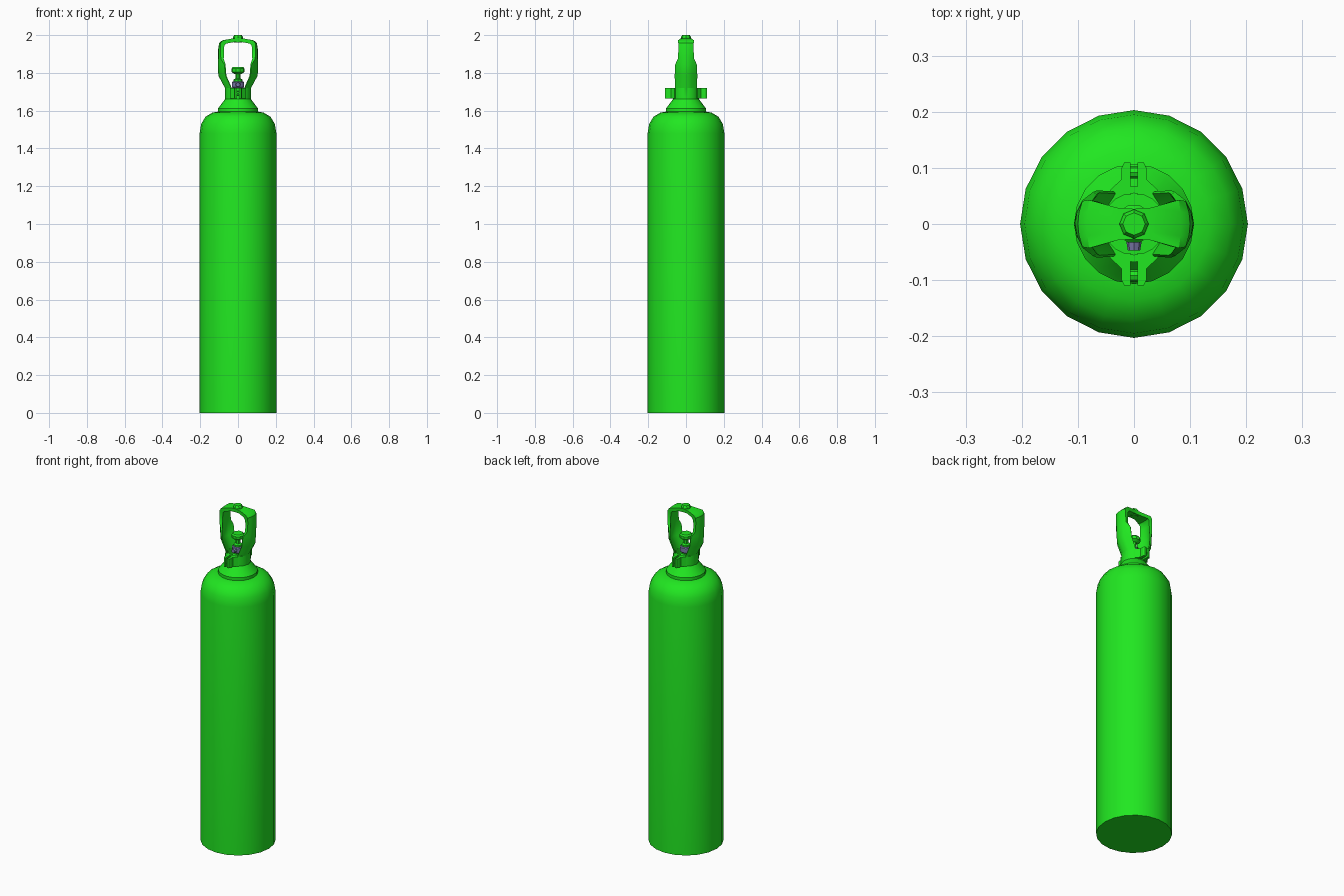
import bpy, bmesh
from math import sin, cos, pi, radians

if "Cube" in bpy.data.objects:
    bpy.data.objects.remove(bpy.data.objects["Cube"])


def material(name, rgb):
    m = bpy.data.materials.new(name)
    m.diffuse_color = (*rgb, 1)
    m.use_nodes = True
    m.node_tree.nodes["Principled BSDF"].inputs["Base Color"].default_value = m.diffuse_color
    return m


GREEN = material("green_paint", (0.015, 0.8, 0.015))
STEEL = material("blue_steel", (0.2, 0.19, 0.4))


def finish(name, bm, mat=GREEN, smooth=True, mirror=None):
    bmesh.ops.remove_doubles(bm, verts=bm.verts, dist=1e-5)
    bmesh.ops.recalc_face_normals(bm, faces=bm.faces)
    me = bpy.data.meshes.new(name)
    bm.to_mesh(me)
    bm.free()
    ob = bpy.data.objects.new(name, me)
    bpy.context.collection.objects.link(ob)
    me.materials.append(mat)
    if mirror:
        mod = ob.modifiers.new("mirror", 'MIRROR')
        mod.use_axis = mirror
        mod.use_clip = True
    if smooth:
        bpy.ops.object.select_all(action='DESELECT')
        ob.select_set(True)
        bpy.context.view_layer.objects.active = ob
        bpy.ops.object.shade_smooth_by_angle(angle=radians(35))
    return ob


def lathe(name, profile, sides, mat=GREEN, closed=False, smooth=True):
    """Revolve (radius, z) points round the z axis; capped unless the profile is a loop."""
    bm = bmesh.new()
    rings = [[bm.verts.new((r * cos(2 * pi * i / sides), r * sin(2 * pi * i / sides), z))
              for i in range(sides)] for r, z in profile]
    pairs = list(zip(rings, rings[1:]))
    if closed:
        pairs.append((rings[-1], rings[0]))
    else:
        bm.faces.new(rings[0])
        bm.faces.new(rings[-1])
    for a, b in pairs:
        for i in range(sides):
            j = (i + 1) % sides
            bm.faces.new((a[i], a[j], b[j], b[i]))
    return finish(name, bm, mat, smooth)


# Tank with rounded shoulder, and the neck on top
lathe("tank_body", [(.203, 0), (.203, 1.48), (.195, 1.53), (.172, 1.568),
                    (.135, 1.59), (.09, 1.597)], 20)
lathe("neck_ring", [(.107, 1.585), (.107, 1.612), (.098, 1.622), (.068, 1.662), (.03, 1.664)], 20)

# Clamp collar
lathe("clamp_collar", [(.068, 1.655), (.068, 1.72), (.055, 1.72), (.055, 1.655)], 20, closed=True)

# Clamp lugs, paired front and back with a slot between
outline = [(.006, .052), (.006, .11), (.017, .11), (.022, .1), (.022, .08), (.043, .06), (.036, .052)]
bm = bmesh.new()
base = bm.faces.new([bm.verts.new((x, y, 1.665)) for x, y in outline])
ext = bmesh.ops.extrude_face_region(bm, geom=[base], use_keep_orig=True)
bmesh.ops.translate(bm, vec=(0, 0, .055),
                    verts=[v for v in ext['geom'] if isinstance(v, bmesh.types.BMVert)])
finish("clamp_lugs", bm, smooth=False, mirror=(True, True, False))

# Bolts across the lug slots
for name, y in (("front_bolt", -.092), ("back_bolt", .092)):
    bpy.ops.mesh.primitive_cylinder_add(vertices=8, radius=.011, depth=.038,
                                        location=(0, y, 1.692), rotation=(0, pi / 2, 0))
    bolt = bpy.context.object
    bolt.name = name
    bolt.data.materials.append(GREEN)

# Guard handle: sections (outer x, outer z, inner x, inner z, half width, edge sag)
sections = [(.069, 1.66, .056, 1.66, .058, .033), (.069, 1.72, .056, 1.72, .058, .033),
            (.104, 1.785, .088, 1.785, .060, .038), (.107, 1.845, .090, 1.845, .057, .034),
            (.106, 1.875, .086, 1.875, .043, .015), (.105, 1.925, .083, 1.92, .040, .012),
            (.100, 1.957, .078, 1.943, .041, .008), (.084, 1.972, .068, 1.954, .043, .004),
            (.030, 1.982, .030, 1.962, .029, 0), (0, 1.984, 0, 1.963, .027, 0)]
STEPS = (-1, -.5, 0, .5, 1)
bm = bmesh.new()
loops = []
for xo, zo, xi, zi, hw, sag in sections:
    outer = [bm.verts.new((xo - sag * v * v, hw * v, zo)) for v in STEPS]
    inner = [bm.verts.new((xi - sag * v * v * .7, hw * v * .93, zi)) for v in reversed(STEPS)]
    loops.append(outer + inner)
for a, b in zip(loops, loops[1:]):
    n = len(a)
    for i in range(n):
        j = (i + 1) % n
        bm.faces.new((a[i], a[j], b[j], b[i]))
bm.faces.new(loops[0])
finish("guard_handle", bm, mirror=(True, False, False))

# Knob on top of the handle
lathe("top_knob", [(.020, 1.96), (.026, 1.972), (.026, 1.99), (.02, 2.0)], 8, smooth=False)

# Valve: post, steel body with outlet, stem and handwheel
lathe("valve_post", [(.03, 1.655), (.03, 1.70), (.022, 1.71), (.022, 1.725)], 12)
lathe("valve_body", [(.028, 1.72), (.033, 1.725), (.033, 1.75), (.028, 1.755)], 12, STEEL)
bpy.ops.mesh.primitive_cone_add(vertices=8, radius1=.016, radius2=.011, depth=.03,
                                location=(0, -.032, 1.738), rotation=(pi / 2, 0, 0))
outlet = bpy.context.object
outlet.name = "valve_outlet"
outlet.data.materials.append(STEEL)
lathe("valve_stem", [(.024, 1.755), (.024, 1.765), (.013, 1.77), (.013, 1.805)], 8)
lathe("handwheel", [(.02, 1.795), (.035, 1.805), (.035, 1.822), (.028, 1.83), (.012, 1.83)], 10)
